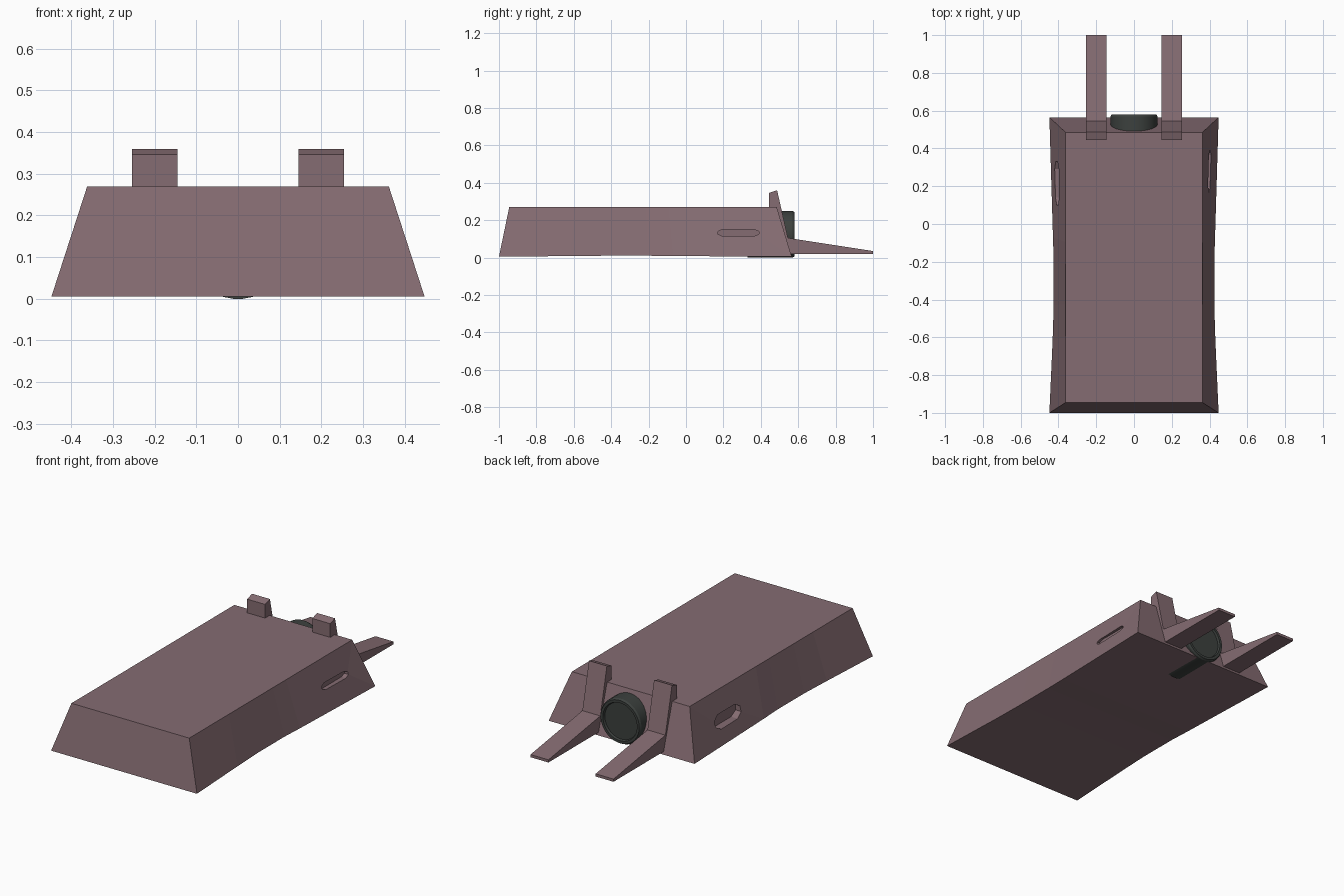
import bpy, bmesh, math

if "Cube" in bpy.data.objects:
    bpy.data.objects.remove(bpy.data.objects["Cube"])


def material(name, rgb):
    m = bpy.data.materials.new(name)
    m.diffuse_color = (*rgb, 1)
    m.use_nodes = True
    m.node_tree.nodes["Principled BSDF"].inputs["Base Color"].default_value = m.diffuse_color
    return m


MAUVE = material("dusty mauve", (0.235, 0.150, 0.168))
DARK = material("dark green grey", (0.045, 0.052, 0.048))


def finish(name, bm, mat):
    bmesh.ops.recalc_face_normals(bm, faces=bm.faces[:])
    me = bpy.data.meshes.new(name)
    bm.to_mesh(me)
    bm.free()
    me.materials.append(mat)
    ob = bpy.data.objects.new(name, me)
    bpy.context.collection.objects.link(ob)
    return ob


def prism_x(name, profile, x0, x1, mat):
    """Extrude a (y, z) profile from x0 to x1."""
    bm = bmesh.new()
    a = [bm.verts.new((x0, y, z)) for y, z in profile]
    b = [bm.verts.new((x1, y, z)) for y, z in profile]
    bm.faces.new(a)
    bm.faces.new(b)
    n = len(a)
    for i in range(n):
        j = (i + 1) % n
        bm.faces.new((a[i], a[j], b[j], b[i]))
    return finish(name, bm, mat)


# body: tapered block with a slightly pinched waist along the bottom edge
stations = [(-1.0, 0.448, 0.005), (-0.62, 0.431, 0.008), (-0.43, 0.425, 0.01),
            (-0.20, 0.425, 0.01), (-0.07, 0.429, 0.008), (0.565, 0.448, 0.005)]
bm = bmesh.new()
rings = []
for y, w, z in stations:
    top_y = -0.945 + (y + 1.0) / 1.565 * 1.43
    rings.append([bm.verts.new(c) for c in ((-w, y, z), (w, y, z),
                                            (0.362, top_y, 0.27), (-0.362, top_y, 0.27))])
bm.faces.new(rings[0])
bm.faces.new(rings[-1])
for r, s in zip(rings, rings[1:]):
    for i in range(4):
        j = (i + 1) % 4
        bm.faces.new((r[i], r[j], s[j], s[i]))
body = finish("body", bm, MAUVE)


# side slots cut into the body
def slot_profile(y0, y1, z0, z1, c):
    h = (z1 - z0) * 0.3
    return [(y0, z0 + h), (y0 + c, z0), (y1 - c, z0), (y1, z0 + h),
            (y1, z1 - h), (y1 - c, z1), (y0 + c, z1), (y0, z1 - h)]


cutters = [
    prism_x("slot_cutter_right", slot_profile(0.17, 0.39, 0.115, 0.15, 0.025), 0.38, 0.6, MAUVE),
    prism_x("slot_cutter_left", slot_profile(0.10, 0.33, 0.085, 0.16, 0.04), -0.6, -0.375, MAUVE),
]
for c in cutters:
    mod = body.modifiers.new("slot", 'BOOLEAN')
    mod.object = c
    mod.operation = 'DIFFERENCE'
    mod.solver = 'EXACT'
bpy.context.view_layer.objects.active = body
body.select_set(True)
for mod in list(body.modifiers):
    bpy.ops.object.modifier_apply(modifier=mod.name)
for c in cutters:
    bpy.data.objects.remove(c)

# rear brackets: upright post with a tapering fork prong
bracket = [(0.445, 0.02), (1.0, 0.02), (1.0, 0.035), (0.545, 0.105),
           (0.487, 0.36), (0.445, 0.346)]
for side, s in (("left", -1), ("right", 1)):
    prism_x("fork_bracket_" + side, bracket, s * 0.145, s * 0.255, MAUVE)

# rear roller: lathed drum with a recessed end cap
R, CZ, SEG = 0.125, 0.125, 32
bm = bmesh.new()
loops = []
for r, y in ((R, 0.33), (R, 0.57), (R - 0.006, 0.58), (0.105, 0.58), (0.101, 0.568)):
    loops.append([bm.verts.new((r * math.sin(t), y, CZ - r * math.cos(t)))
                  for t in (2 * math.pi * (i + 0.5) / SEG for i in range(SEG))])
bm.faces.new(loops[0])
bm.faces.new(loops[-1])
for a, b in zip(loops, loops[1:]):
    for i in range(SEG):
        j = (i + 1) % SEG
        bm.faces.new((a[i], a[j], b[j], b[i]))
low = min(v.co.z for v in bm.verts)
for v in bm.verts:
    v.co.z -= low
roller = finish("roller", bm, DARK)
bpy.ops.object.select_all(action='DESELECT')
roller.select_set(True)
bpy.context.view_layer.objects.active = roller
bpy.ops.object.shade_smooth_by_angle(angle=math.radians(30))
